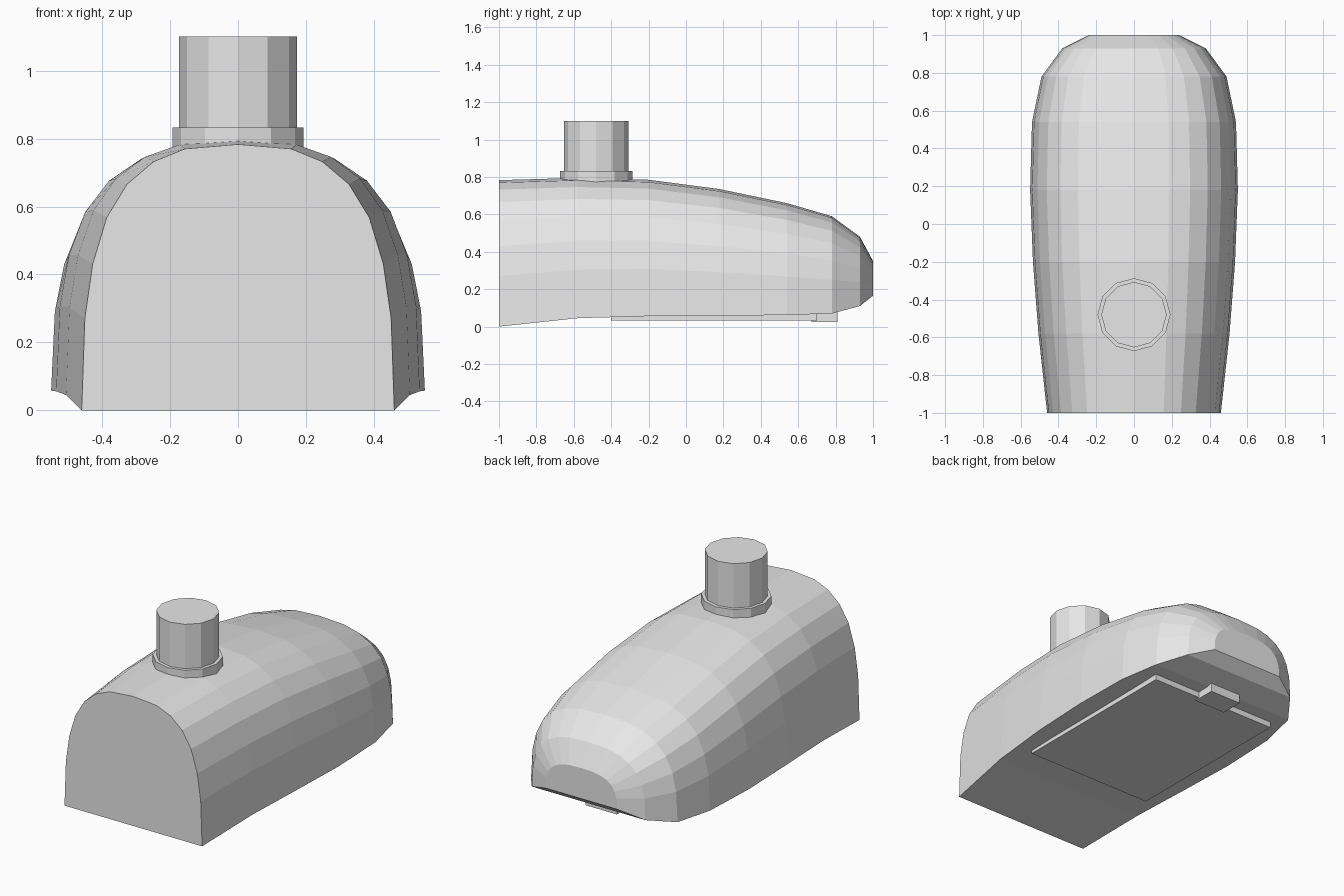
import bpy, bmesh
from mathutils import Matrix

if "Cube" in bpy.data.objects:
    bpy.data.objects.remove(bpy.data.objects["Cube"])

grey = bpy.data.materials.new("light_grey")
grey.diffuse_color = (0.8, 0.8, 0.8, 1)
grey.use_nodes = True
grey.node_tree.nodes["Principled BSDF"].inputs["Base Color"].default_value = grey.diffuse_color


def finish(bm, name):
    bmesh.ops.recalc_face_normals(bm, faces=bm.faces)
    me = bpy.data.meshes.new(name)
    bm.to_mesh(me)
    bm.free()
    me.materials.append(grey)
    ob = bpy.data.objects.new(name, me)
    bpy.context.collection.objects.link(ob)
    return ob


def box(name, x, y0, y1, z0, z1):
    bm = bmesh.new()
    mat = Matrix.Translation((0, (y0 + y1) / 2, (z0 + z1) / 2)) @ Matrix.Diagonal((2 * x, y1 - y0, z1 - z0, 1))
    bmesh.ops.create_cube(bm, size=1, matrix=mat)
    return finish(bm, name)


def cylinder(name, r, y, z0, z1):
    bm = bmesh.new()
    bmesh.ops.create_cone(bm, cap_ends=True, segments=12, radius1=r, radius2=r, depth=z1 - z0,
                          matrix=Matrix.Translation((0, y, (z0 + z1) / 2)))
    return finish(bm, name)


# Body: one arch profile lofted through stations (y, half width, bottom, top)
half = [(1, 0), (.98, .345), (.93, .55), (.84, .725), (.71, .85), (.54, .935), (.34, .983)]
arch = half + [(0, 1)] + [(-u, v) for u, v in reversed(half)]
stations = [(-1, .46, 0, .783), (-.58, .506, .045, .795), (-.2, .535, .056, .785),
            (.18, .55, .058, .735), (.54, .54, .062, .66), (.78, .49, .07, .59),
            (.93, .38, .11, .48), (1, .24, .165, .35)]
bm = bmesh.new()
rings = [[bm.verts.new((u * w, y, b + v * (t - b))) for u, v in arch] for y, w, b, t in stations]
n = len(arch)
for r0, r1 in zip(rings, rings[1:]):
    for i in range(n):
        j = (i + 1) % n
        bm.faces.new((r0[i], r0[j], r1[j], r1[i]))
bm.faces.new(rings[0])
bm.faces.new(rings[-1])
finish(bm, "body")

# Top post with its collar
cylinder("post_collar", .193, -.48, .74, .832)
cylinder("post", .173, -.48, .76, 1.1)

# Underside cover and its latch
box("bottom_cover", .425, -.4, .70, .032, .07)
box("cover_latch", .105, .67, .81, .025, .085)
